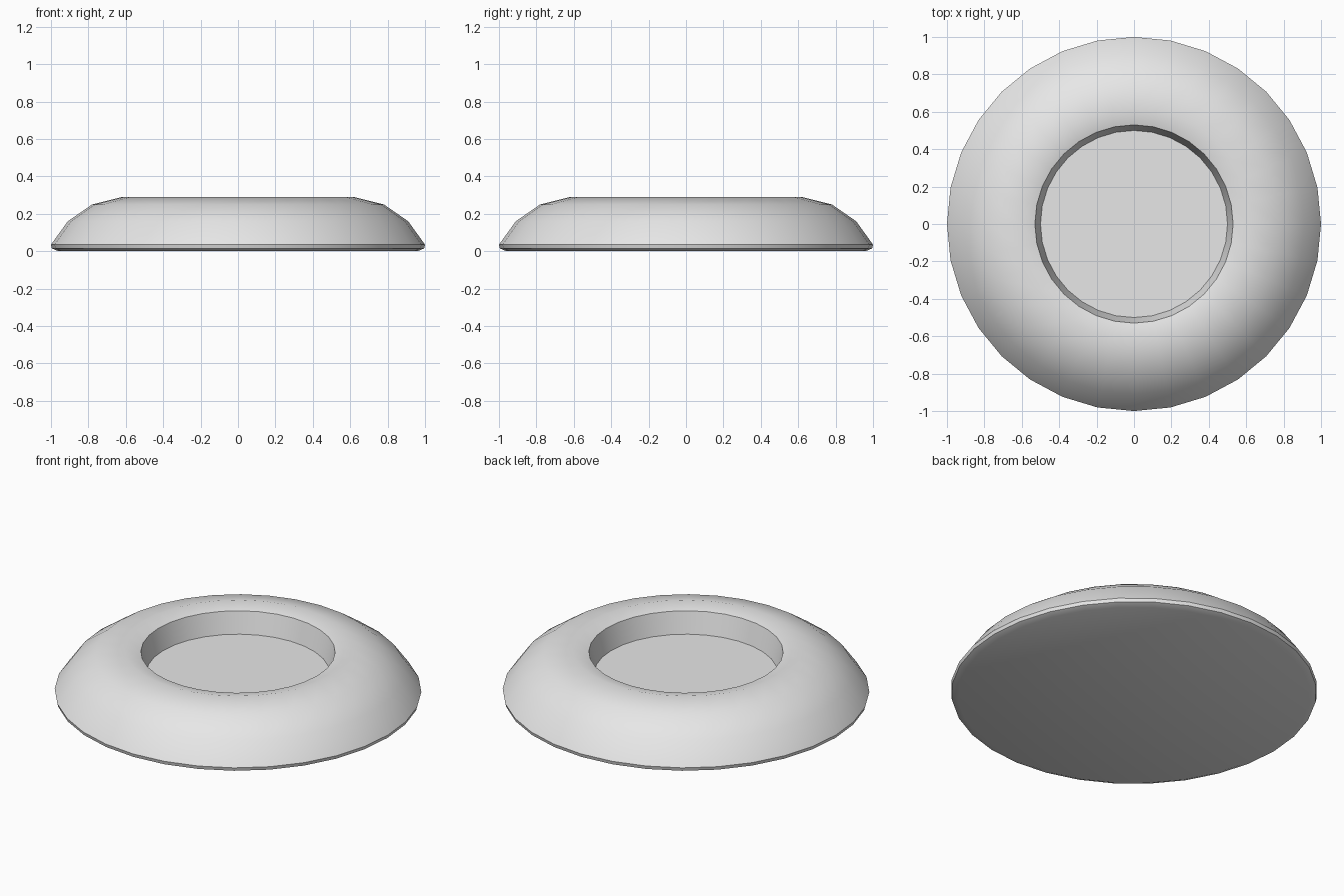
import bpy
import bmesh
import math

cube = bpy.data.objects.get("Cube")
if cube:
    bpy.data.objects.remove(cube, do_unlink=True)

SIDES = 32

# Plain light grey material
grey = bpy.data.materials.new("light grey")
grey.use_nodes = True
colour = (0.8, 0.8, 0.8, 1)
grey.diffuse_color = colour
grey.node_tree.nodes["Principled BSDF"].inputs["Base Color"].default_value = colour

# Cross-section as (radius, height): foot, domed side, rim, recess wall
profile = [(0.96, 0), (0.995, 0.015), (1, 0.035), (0.91, 0.16),
           (0.78, 0.25), (0.62, 0.29), (0.53, 0.267), (0.5, 0.14)]


def ring(bm, radius, height):
    """Add one circle of vertices."""
    angles = [2 * math.pi * i / SIDES for i in range(SIDES)]
    return [bm.verts.new((radius * math.cos(a), radius * math.sin(a), height))
            for a in angles]


# Round dish body, turned from the cross-section
bm = bmesh.new()
rings = [ring(bm, r, z) for r, z in profile]
for low, high in zip(rings, rings[1:]):
    for i in range(SIDES):
        j = (i + 1) % SIDES
        bm.faces.new((low[i], low[j], high[j], high[i]))

# Flat underside and recess floor
bm.faces.new(list(reversed(rings[0])))
bm.faces.new(rings[-1])

mesh = bpy.data.meshes.new("round_dish")
bm.to_mesh(mesh)
bm.free()
mesh.materials.append(grey)
dish = bpy.data.objects.new("round_dish", mesh)
bpy.context.collection.objects.link(dish)

# Smooth dome with crisp rim, floor and foot edges
bpy.ops.object.select_all(action="DESELECT")
dish.select_set(True)
bpy.context.view_layer.objects.active = dish
bpy.ops.object.shade_smooth_by_angle(angle=math.radians(40))
